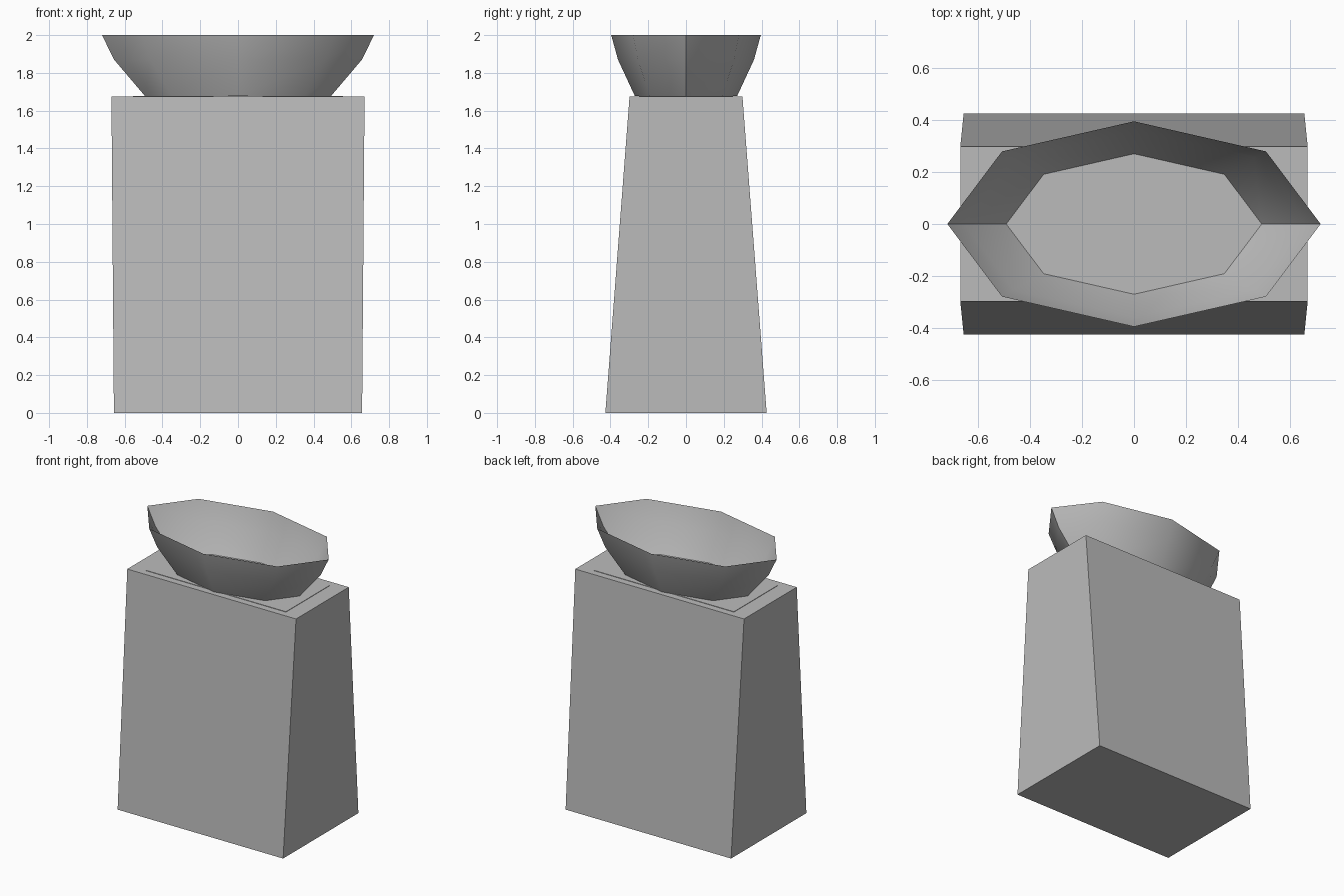
import bpy
import bmesh
import math

if "Cube" in bpy.data.objects:
    bpy.data.objects.remove(bpy.data.objects["Cube"], do_unlink=True)

GREY = (0.5, 0.5, 0.5, 1.0)
grey = bpy.data.materials.new("mid_grey")
grey.use_nodes = True
grey.diffuse_color = GREY
for node in grey.node_tree.nodes:
    if node.type == "BSDF_PRINCIPLED":
        node.inputs["Base Color"].default_value = GREY


def loft(name, rings, cap_top=True):
    """Join stacked rings of points with walls and close the ends."""
    bm = bmesh.new()
    loops = [[bm.verts.new(p) for p in ring] for ring in rings]
    n = len(loops[0])
    for low, high in zip(loops, loops[1:]):
        for i in range(n):
            j = (i + 1) % n
            bm.faces.new((low[i], low[j], high[j], high[i]))
    bm.faces.new(loops[0][::-1])
    if cap_top:
        bm.faces.new(loops[-1])
    mesh = bpy.data.meshes.new(name)
    bm.to_mesh(mesh)
    bm.free()
    mesh.materials.append(grey)
    obj = bpy.data.objects.new(name, mesh)
    bpy.context.collection.objects.link(obj)
    return obj


def rectangle(x, y, z):
    return [(-x, -y, z), (x, -y, z), (x, y, z), (-x, y, z)]


def octagon(x, y, z):
    turns = [math.tau * i / 8 for i in range(8)]
    return [(x * math.cos(a), y * math.sin(a), z) for a in turns]


# Tapered pedestal block
loft("pedestal", [rectangle(0.657, 0.427, 0), rectangle(0.67, 0.299, 1.674)])

# Thin panel, almost flush with the pedestal top
loft("top_panel", [rectangle(0.556, 0.25, 1.67), rectangle(0.556, 0.25, 1.677)])

# Open thin-walled oval bowl with eight sides
bowl = loft("bowl", [octagon(0.493, 0.271, 1.678),
                     octagon(0.656, 0.36, 1.87),
                     octagon(0.72, 0.396, 2.0)], cap_top=False)
bpy.ops.object.select_all(action="DESELECT")
bowl.select_set(True)
bpy.context.view_layer.objects.active = bowl
bpy.ops.object.shade_smooth_by_angle(angle=math.radians(45))
